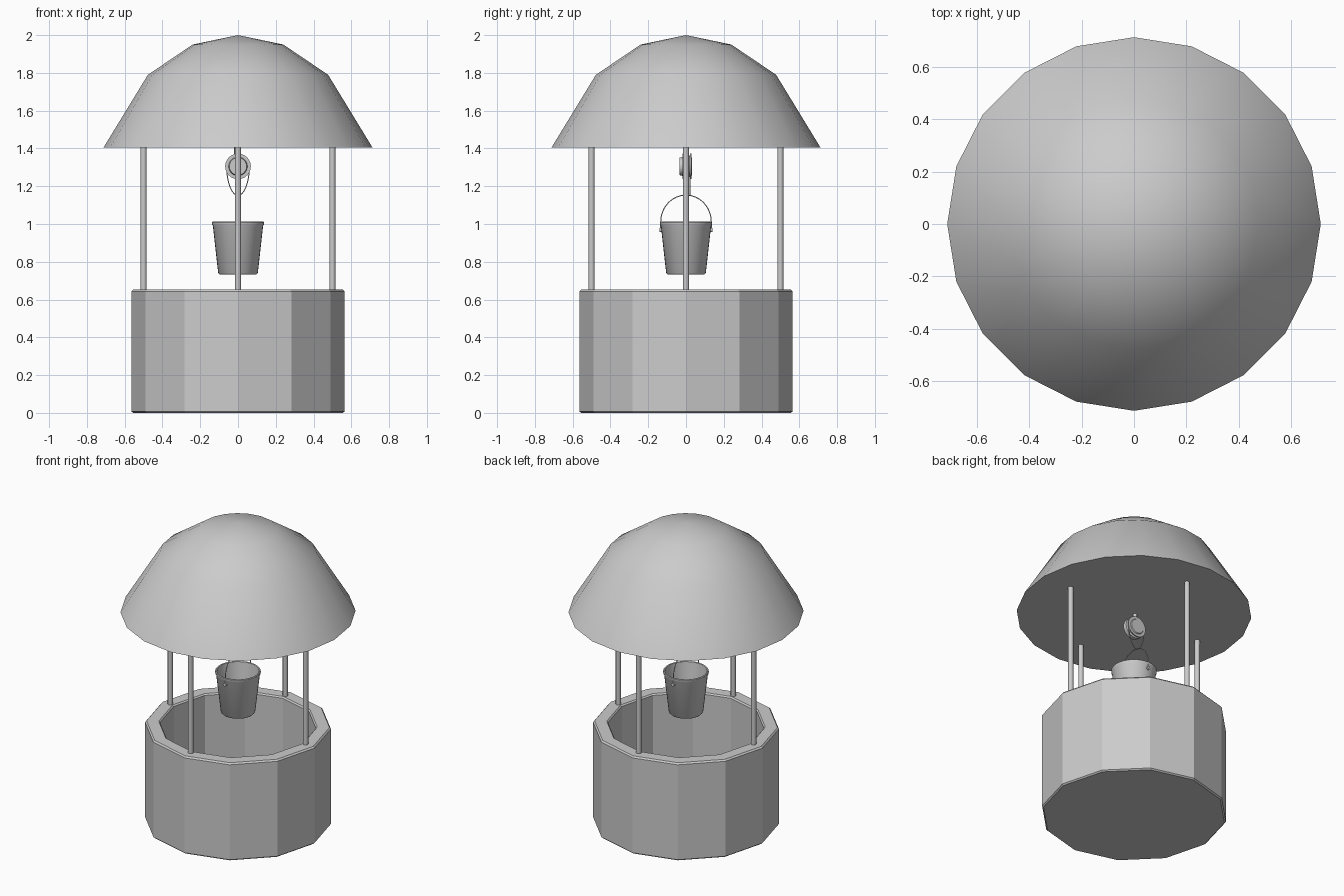
import bpy, bmesh
from math import cos, sin, pi, radians

if "Cube" in bpy.data.objects:
    bpy.data.objects.remove(bpy.data.objects["Cube"])


def lathe(name, profile, sides, smooth=None, loc=(0, 0, 0), rot=(0, 0, 0)):
    """Revolve an (r, z) profile round z; r = 0 becomes a single pole vertex."""
    bm = bmesh.new()
    rings = []
    for r, z in profile:
        if r == 0:
            rings.append([bm.verts.new((0, 0, z))] * sides)
        else:
            rings.append([bm.verts.new((r * cos(2 * pi * i / sides), r * sin(2 * pi * i / sides), z))
                          for i in range(sides)])
    for a, b in zip(rings, rings[1:]):
        for i in range(sides):
            j = (i + 1) % sides
            quad = list(dict.fromkeys((a[i], a[j], b[j], b[i])))
            bm.faces.new(quad)
    bmesh.ops.recalc_face_normals(bm, faces=bm.faces)
    me = bpy.data.meshes.new(name)
    bm.to_mesh(me)
    bm.free()
    ob = bpy.data.objects.new(name, me)
    bpy.context.collection.objects.link(ob)
    ob.location, ob.rotation_euler = loc, rot
    if smooth:
        bpy.ops.object.select_all(action='DESELECT')
        ob.select_set(True)
        bpy.context.view_layer.objects.active = ob
        bpy.ops.object.shade_smooth_by_angle(angle=radians(smooth))
    return ob


def wire(name, points, radius, closed=False):
    """Thin round wire along a path."""
    cu = bpy.data.curves.new(name, 'CURVE')
    cu.dimensions = '3D'
    cu.bevel_depth = radius
    cu.bevel_resolution = 1
    cu.use_fill_caps = True
    sp = cu.splines.new('POLY')
    sp.points.add(len(points) - 1)
    for p, co in zip(sp.points, points):
        p.co = (*co, 1)
    sp.use_cyclic_u = closed
    ob = bpy.data.objects.new(name, cu)
    bpy.context.collection.objects.link(ob)
    return ob


# Twelve-sided hollow well wall with a floor
lathe("well_wall", [(0, 0), (0.556, 0), (0.565, 0.008), (0.565, 0.642), (0.556, 0.652),
                    (0.482, 0.652), (0.474, 0.643), (0.474, 0.09), (0, 0.09)], 12)

# Domed roof with flat underside
lathe("roof", [(0, 1.405), (0.712, 1.405), (0.477, 1.79), (0.24, 1.95), (0, 2.0)], 20, 40)

# Four posts
for i, side in enumerate(("right", "back", "left", "front")):
    a = i * pi / 2
    lathe(side + "_post", [(0, 0.64), (0.016, 0.64), (0.016, 1.41), (0, 1.41)], 12, 40,
          (0.5 * cos(a), 0.5 * sin(a), 0))

# Pulley wheel on a y axis, and its hanger
lathe("pulley", [(0, -0.033), (0.046, -0.033), (0.05, -0.028), (0.068, -0.028), (0.068, -0.022),
                 (0.056, -0.019), (0.056, -0.01), (0.068, -0.007), (0.068, 0.018),
                 (0.05, 0.018), (0.046, 0.035), (0, 0.035)], 24, 30,
      (0, 0, 1.305), (pi / 2, 0, 0))
lathe("pulley_hanger", [(0, 1.33), (0.012, 1.33), (0.012, 1.41), (0, 1.41)], 12, 40, (-0.008, 0, 0))

# Rope loop over the pulley and through the bucket handle
rope = []
for i in range(40):
    a = 2 * pi * i / 40
    rope.append((0.06 * cos(a), 0.022, 1.305 + (0.06 if sin(a) > 0 else 0.153) * sin(a)))
wire("rope", rope, 0.003, True)

# Hollow tapered bucket
lathe("bucket", [(0, 0.733), (0.097, 0.733), (0.105, 0.741), (0.133, 0.99), (0.138, 0.998),
                 (0.138, 1.008), (0.134, 1.012), (0.127, 1.01), (0.125, 0.99),
                 (0.097, 0.75), (0, 0.75)], 32, 40)

# Bucket handle arch and its two pivots
wire("bucket_handle", [(0, s * y, z) for s, y, z in [(-1, 0.134, 0.965)]]
     + [(0, -0.134 * cos(pi * i / 24), 1.01 + 0.143 * sin(pi * i / 24)) for i in range(25)]
     + [(0, 0.134, 0.965)], 0.003)
for s, side in ((-1, "front"), (1, "back")):
    lathe(side + "_handle_pivot", [(0, -0.008), (0.011, -0.008), (0.011, 0.008), (0, 0.008)], 12, 40,
          (0, s * 0.133, 0.968), (pi / 2, 0, 0))
